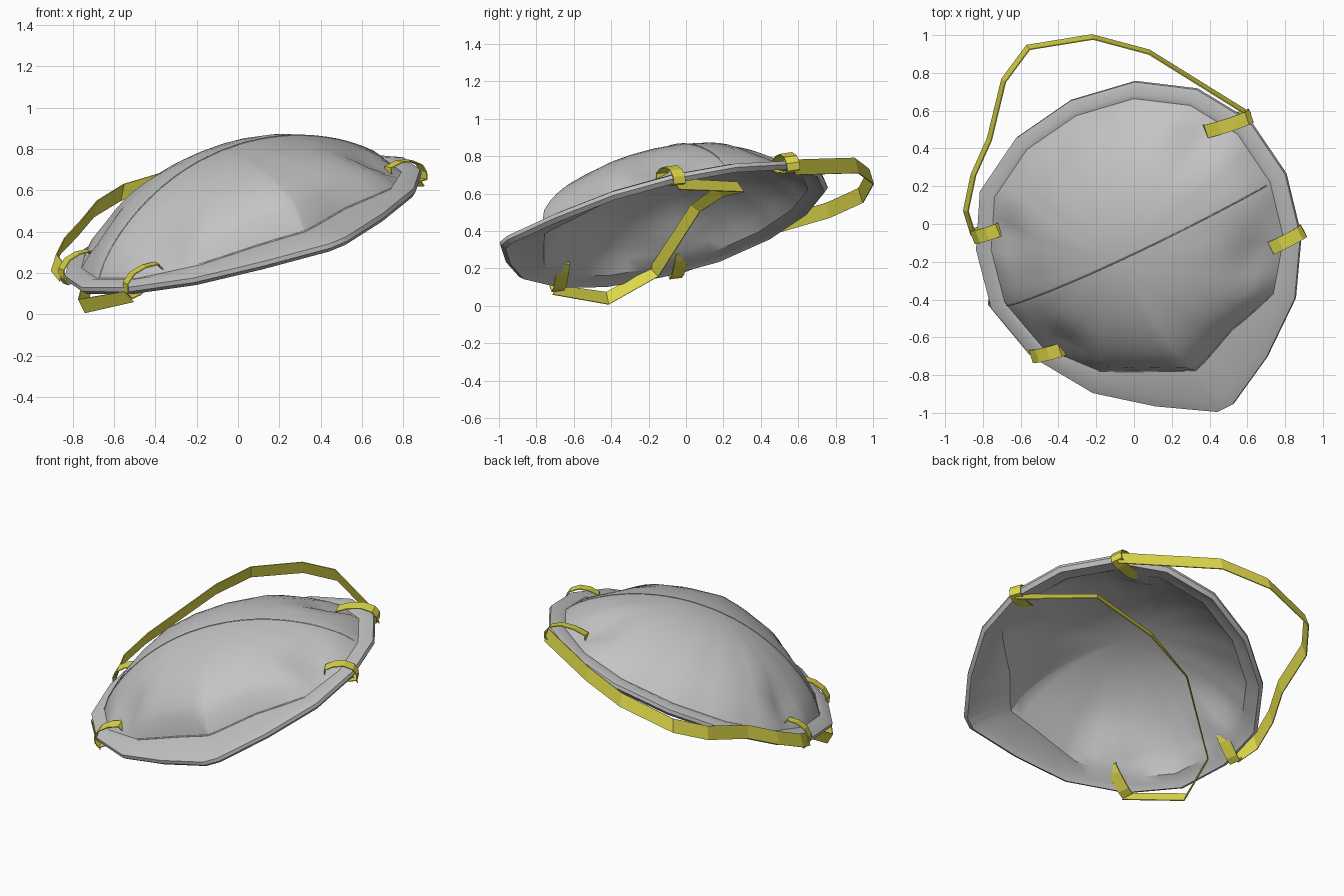
import bpy, bmesh
from math import exp
from mathutils import Vector
from mathutils.bvhtree import BVHTree

if "Cube" in bpy.data.objects:
    bpy.data.objects.remove(bpy.data.objects["Cube"])


def material(name, rgb):
    m = bpy.data.materials.new(name)
    m.use_nodes = True
    m.diffuse_color = (*rgb, 1)
    m.node_tree.nodes["Principled BSDF"].inputs["Base Color"].default_value = (*rgb, 1)
    return m


GREY = material("mask grey", (0.55, 0.55, 0.55))
YELLOW = material("strap yellow", (0.74, 0.70, 0.07))

# The mask lies on a tilted plane; place() lifts a point off that plane
NORMAL = Vector((-0.29, -0.25, 1)).normalized()
CENTRE = Vector((0.03, -0.10))


def place(p, lift):
    return Vector((p[0], p[1], 0.43 + 0.29 * p[0] + 0.25 * p[1])) + NORMAL * lift


# Rim corners: x, y, share of the radius where the dome starts (less at the nose flap)
CORNERS = [(0.01, 0.76, .9), (0.34, 0.72, .9), (0.62, 0.55, .9), (0.81, 0.27, .9),
           (0.89, -0.06, .9), (0.86, -0.39, .87), (0.71, -0.70, .74), (0.53, -0.95, .72),
           (0.45, -0.99, .74), (0.12, -0.96, .77), (-0.21, -0.89, .84), (-0.53, -0.70, .9),
           (-0.75, -0.44, .9), (-0.83, -0.13, .9), (-0.81, 0.18, .9), (-0.62, 0.46, .9),
           (-0.33, 0.66, .9)]
SPLIT = 3
RIM = []
for a, b in zip(CORNERS, CORNERS[1:] + CORNERS[:1]):
    RIM += [Vector(a).lerp(Vector(b), k / SPLIT) for k in range(SPLIT)]

# Clips: hole in the dome and point on the rim
CLIPS = {"right_clip": ((-0.69, -0.01), (-0.84, -0.06)),
         "left_clip": ((0.745, -0.11), (0.89, -0.04)),
         "back_clip": ((0.40, 0.51), (0.61, 0.57)),
         "front_clip": ((-0.36, -0.645), (-0.53, -0.69))}
STEPS = 12


def ring(share, lift):
    return [place(CENTRE + (r.xy - CENTRE) * share, lift) for r in RIM]


def dome_ring(t, top, shrink, fullness):
    """One ring of the dome, fuller above the nose flap and dented at the clips."""
    pts = []
    for r in RIM:
        front = min(1, max(0, (0.9 - r.z) / 0.14))
        foot = 0.045 + 0.02 * front - shrink
        lift = foot + (top - foot) * (1 - t * t) ** (0.8 - fullness * front)
        p = CENTRE + (r.xy - CENTRE) * r.z * t * (1 - shrink)
        for hole, edge in CLIPS.values():
            gap = (p - Vector(hole)).length / 0.12
            lift -= 0.6 * max(0, lift - foot) * exp(-gap * gap)
        pts.append(place(p, lift))
    return pts


# Mask shell: inner dome, rolled rim, flange and outer dome as one loft
ts = [(k / STEPS) ** 0.75 for k in range(1, STEPS + 1)]
rings = [dome_ring(t, 0.385, 0.02, 0.1) for t in ts]
rings += [ring(0.935, 0.012), ring(0.975, -0.012), ring(1.0, 0.008),
          ring(0.998, 0.03), ring(0.93, 0.05)]
rings += [dome_ring(t, 0.405, 0, 0.28) for t in reversed(ts)]

bm = bmesh.new()
loops = [[bm.verts.new(p) for p in r] for r in rings]
n = len(RIM)
for a, b in zip(loops, loops[1:]):
    for i in range(n):
        j = (i + 1) % n
        bm.faces.new((a[i], a[j], b[j], b[i]))
for loop, top in ((loops[0], 0.385), (loops[-1], 0.405)):
    tip = bm.verts.new(place(CENTRE, top))
    for i in range(n):
        bm.faces.new((loop[i], loop[(i + 1) % n], tip))
bmesh.ops.recalc_face_normals(bm, faces=bm.faces[:])
surface = BVHTree.FromBMesh(bm)


def add_mesh(name, bm, mat):
    me = bpy.data.meshes.new(name)
    bm.to_mesh(me)
    bm.free()
    me.materials.append(mat)
    ob = bpy.data.objects.new(name, me)
    bpy.context.collection.objects.link(ob)
    return ob


shell = add_mesh("mask_shell", bm, GREY)
bpy.context.view_layer.objects.active = shell
shell.select_set(True)
bpy.ops.object.shade_smooth_by_angle(angle=0.6)
shell.select_set(False)


def height(p):
    """Height of the outer dome above the rim plane."""
    start = place(p, 1)
    hit = surface.ray_cast(start, -NORMAL)[0]
    return 1 - (start - hit).length if hit else 0.04


# Seams: thin welts lying on the shell
def seam(name, points, radius):
    cu = bpy.data.curves.new(name, "CURVE")
    cu.dimensions = "3D"
    cu.bevel_depth = radius
    cu.bevel_resolution = 0
    sp = cu.splines.new("POLY")
    sp.points.add(len(points) - 1)
    for q, p in zip(sp.points, points):
        q.co = (*p, 1)
    cu.materials.append(GREY)
    bpy.context.collection.objects.link(bpy.data.objects.new(name, cu))


half = Vector((0.69, 0.32))
fold = [CENTRE + half * (k / 20 - 1) for k in range(41)]
seam("fold_seam", [place(p, height(p)) for p in fold], 0.004)
seam("nose_seam", dome_ring(1, 0.405, 0, 0.28)[5 * SPLIT:10 * SPLIT + 1], 0.005)


# Ribbon: flat band along a path, with a width direction at each point
def ribbon(name, path, sides, width, closed=False):
    bm = bmesh.new()
    pairs = []
    for p, s in zip(path, sides):
        w = Vector(s).normalized() * width / 2
        pairs.append((bm.verts.new(Vector(p) - w), bm.verts.new(Vector(p) + w)))
    for a, b in zip(pairs, pairs[1:] + (pairs[:1] if closed else [])):
        bm.faces.new((a[0], b[0], b[1], a[1]))
    bmesh.ops.recalc_face_normals(bm, faces=bm.faces[:])
    ob = add_mesh(name, bm, YELLOW)
    mod = ob.modifiers.new("thickness", "SOLIDIFY")
    mod.thickness = 0.006
    mod.offset = 0


# Clips: loops through the shell and round the rim
for name, (hole, edge) in CLIPS.items():
    hole, edge = Vector(hole), Vector(edge)
    h = height(hole)
    stops = [(-0.03, h - 0.02), (0.05, h + 0.015), (0.4, 0.7 * h + 0.045),
             (0.75, 0.4 * h + 0.055), (1.0, 0.05), (1.06, 0.01), (1.0, -0.025),
             (0.75, -0.02), (0.2, h * 0.35)]
    path = [place(hole.lerp(edge, f), lift) for f, lift in stops]
    side = NORMAL.cross(place(edge, 0) - place(hole, 0))
    ribbon(name, path, [side] * len(path), 0.072, closed=True)

# Head straps
back = [(-0.85, -0.06, 0.20), (-0.89, 0.07, 0.25), (-0.85, 0.26, 0.33),
        (-0.765, 0.45, 0.42), (-0.69, 0.76, 0.51), (-0.56, 0.935, 0.59),
        (-0.22, 0.99, 0.69), (0.08, 0.91, 0.75), (0.61, 0.58, 0.74)]
inward = [(-0.35 * x, -0.3 * y, 1) for x, y, z in back]
ribbon("back_strap", back, inward, 0.085)

under = [(-0.53, -0.70, 0.085), (-0.755, -0.42, 0.04), (-0.72, -0.17, 0.18),
         (-0.37, 0.05, 0.52), (0.02, 0.18, 0.61), (0.53, 0.29, 0.635),
         (0.88, -0.05, 0.65)]
lean = [(-0.6, 0.3, 0.6), (-0.5, -0.2, 1), (-0.5, -0.6, 0.6), (-0.6, -0.6, 0.5),
        (-0.5, -0.5, 0.7), (-0.5, -0.5, 0.7), (-0.5, -0.3, 0.7)]
ribbon("under_strap", under, lean, 0.075)
